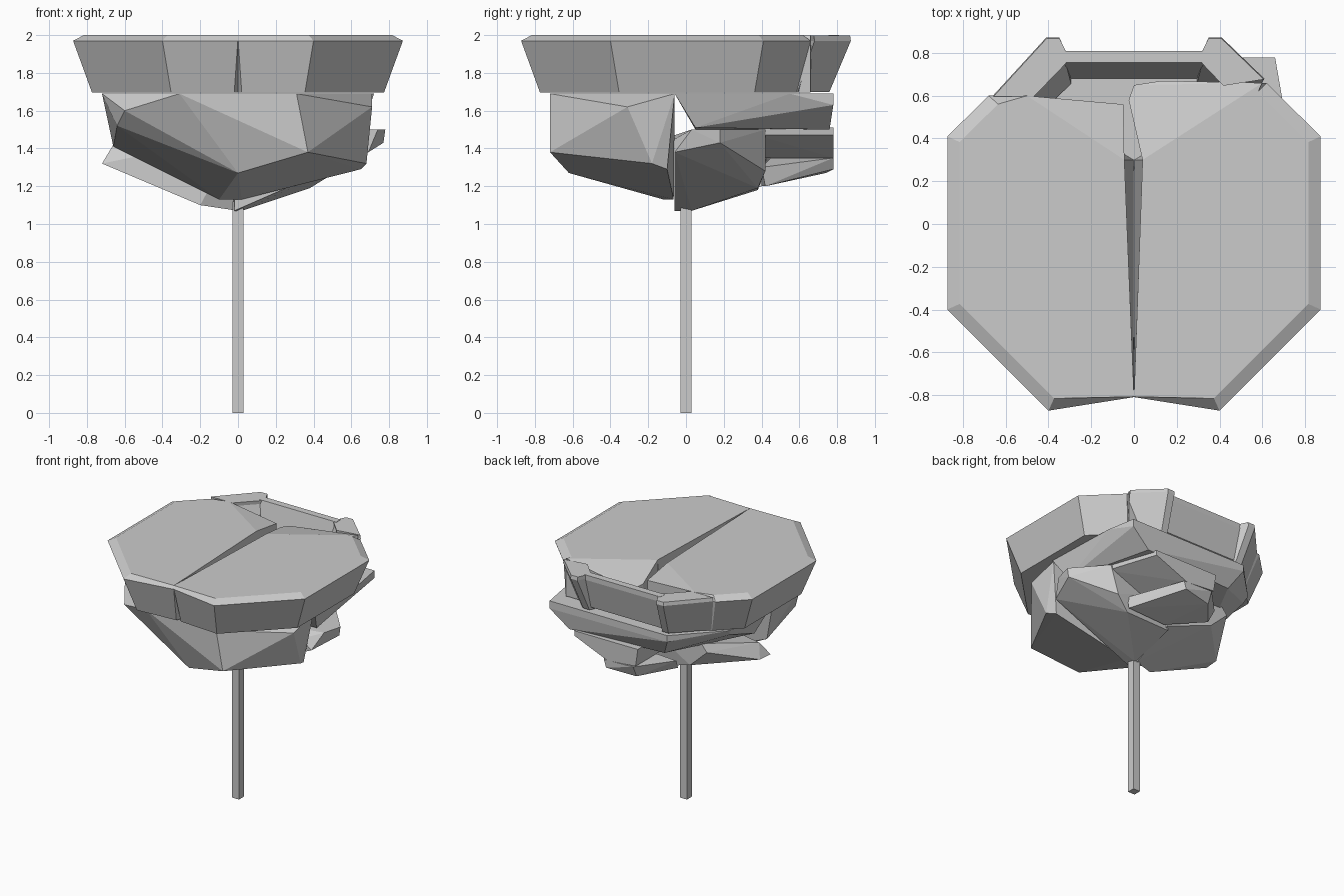
import bpy, bmesh


def finish(name, bm):
    bmesh.ops.recalc_face_normals(bm, faces=bm.faces[:])
    me = bpy.data.meshes.new(name)
    bm.to_mesh(me)
    bm.free()
    ob = bpy.data.objects.new(name, me)
    bpy.context.collection.objects.link(ob)
    return ob


def hull(name, points):
    """Faceted solid wrapped around a few corner points."""
    bm = bmesh.new()
    for p in points:
        bm.verts.new(p)
    bmesh.ops.convex_hull(bm, input=bm.verts[:])
    junk = [v for v in bm.verts if not v.link_faces]
    bmesh.ops.delete(bm, geom=junk, context='VERTS')
    bmesh.ops.dissolve_limit(bm, angle_limit=0.02, verts=bm.verts[:], edges=bm.edges[:])
    return finish(name, bm)


def loft(name, rings):
    """Solid skinned through equal-sized rings, capped at both ends."""
    bm = bmesh.new()
    vs = [[bm.verts.new(p) for p in ring] for ring in rings]
    n = len(vs[0])
    for a, b in zip(vs, vs[1:]):
        for i in range(n):
            j = (i + 1) % n
            bm.faces.new((a[i], a[j], b[j], b[i]))
    bm.faces.new(vs[0])
    bm.faces.new(vs[-1])
    return finish(name, bm)


def ring(outer, inner, scale, z):
    """Outer points shrink toward the middle, slot points stay put."""
    return [(x * scale, y * scale, z) for x, y in outer] + [(x, y, z) for x, y in inner]


# Stem: slim square post
hull("stem", [(x, y, z) for x in (-.03, .03) for y in (-.03, .03) for z in (0, 1.12)])

# Top slab: two halves parted by a V-shaped slot
sides = {
    "left": (-1, [(-.40, -.873), (-.873, -.40), (-.873, .41), (-.68, .60)], [(-.50, .60), (-.045, .30)]),
    "right": (1, [(.40, -.873), (.873, -.40), (.873, .41), (.62, .66)], [(.60, .66), (.04, .30)]),
}
for side, (s, outer, back) in sides.items():
    low = [back[0], (s * .002, .30), (s * .001, -.70), (s * .02, -.75)]
    mid = back + [(s * .001, -.77), (s * .001, -.81)]
    top = back + [(s * .001, -.78), (s * .001, -.808)]
    loft("top_slab_" + side, [ring(outer, low, .885, 1.695), ring(outer, mid, 1, 1.97),
                              ring(outer, top, .935, 2.0)])

# Sloping inner tips of the two halves, leading down to the pit
for name, outline, tip in (
        ("inner_tip_left", [(-.50, .60), (-.045, .30)], [(-.05, .56, 1.96)]),
        ("inner_tip_right", [(.60, .66), (.04, .30)],
         [(-.025, .58, 1.93), (0, .65, 1.92), (.13, .67, 1.93), (.42, .66, 1.97)])):
    rim = [(x, y, 2.0) for x, y in outline] + tip
    hull(name, rim + [(x, y, 1.70) for x, y, z in rim])

# Back rim: straight wall between two corner blocks
hull("back_rim_wall", [(x, y, z) for x in (-.34, .34)
                       for y, z in ((.755, 2), (.81, 2), (.81, 1.96), (.75, 1.72), (.68, 1.70))])
corners = {
    "back_rim_left": [(-.66, .60), (-.47, .60), (-.32, .755), (-.32, .81), (-.35, .873), (-.41, .873)],
    "back_rim_right": [(.61, .68), (.42, .65), (.32, .755), (.32, .81), (.35, .873), (.41, .873)],
}
for name, outline in corners.items():
    loft(name, [[(x * .92, y * .87, 1.70) for x, y in outline],
                [(x, y, 1.97) for x, y in outline],
                [(x * .995, y * .995, 1.998) for x, y in outline]])

# Front bowl under the slab
hull("front_bowl", [
    (-.72, -.06, 1.69), (-.72, -.40, 1.69), (-.31, -.72, 1.69), (.31, -.72, 1.69),
    (.71, -.06, 1.69), (.71, -.31, 1.62), (-.60, -.58, 1.60), (-.64, -.47, 1.52),
    (.37, -.72, 1.38), (0, -.62, 1.27), (-.66, -.08, 1.41), (-.10, -.12, 1.13),
    (.02, -.065, 1.13), (.65, -.10, 1.29), (.68, -.18, 1.32)])

# Upper back leaf, a broad wedge tapering inward below
hull("upper_back_leaf", [
    (.72, -.06, 1.69), (.70, .55, 1.69), (.66, .78, 1.69), (.66, .78, 1.63),
    (-.71, -.06, 1.69), (-.70, .45, 1.69), (-.38, .78, 1.69), (-.38, .78, 1.64),
    (-.68, .42, 1.64), (.66, .05, 1.51), (.50, .76, 1.50), (-.30, .70, 1.50),
    (-.64, .05, 1.50)])

# Lower right and left back leaves meeting at the stem
hull("lower_right_leaf", [
    (.69, -.06, 1.38), (.74, .03, 1.50), (.78, .18, 1.50), (.77, .18, 1.43),
    (.57, .42, 1.50), (.50, .42, 1.28), (.38, .38, 1.19), (.02, .03, 1.07),
    (-.02, -.06, 1.07), (-.05, .40, 1.50), (.60, -.06, 1.45), (0, -.06, 1.47), (0, .38, 1.18)])
hull("lower_left_leaf", [
    (-.72, -.04, 1.32), (-.66, .02, 1.42), (-.71, .08, 1.32), (-.50, .45, 1.46),
    (-.35, .45, 1.32), (-.20, -.06, 1.10), (0, .03, 1.07), (.02, .40, 1.20),
    (-.05, .45, 1.50), (-.45, .45, 1.52), (0, -.06, 1.47)])

# Blocks jutting out at the back, the upper one with a slanted side
hull("back_block", [(x, y, z) for y, a, b in ((.38, .57, .25), (.78, .44, .15))
                    for x, z in ((a, 1.51), (a, 1.47), (b, 1.35), (-.10, 1.37), (-.12, 1.51))])
hull("back_lower_block", [
    (.40, .40, 1.30), (.40, .42, 1.20), (.05, .40, 1.20), (.25, .45, 1.35),
    (.18, .78, 1.35), (.16, .78, 1.29), (-.08, .78, 1.36), (-.08, .74, 1.27),
    (-.30, .55, 1.38), (-.28, .50, 1.30)])
